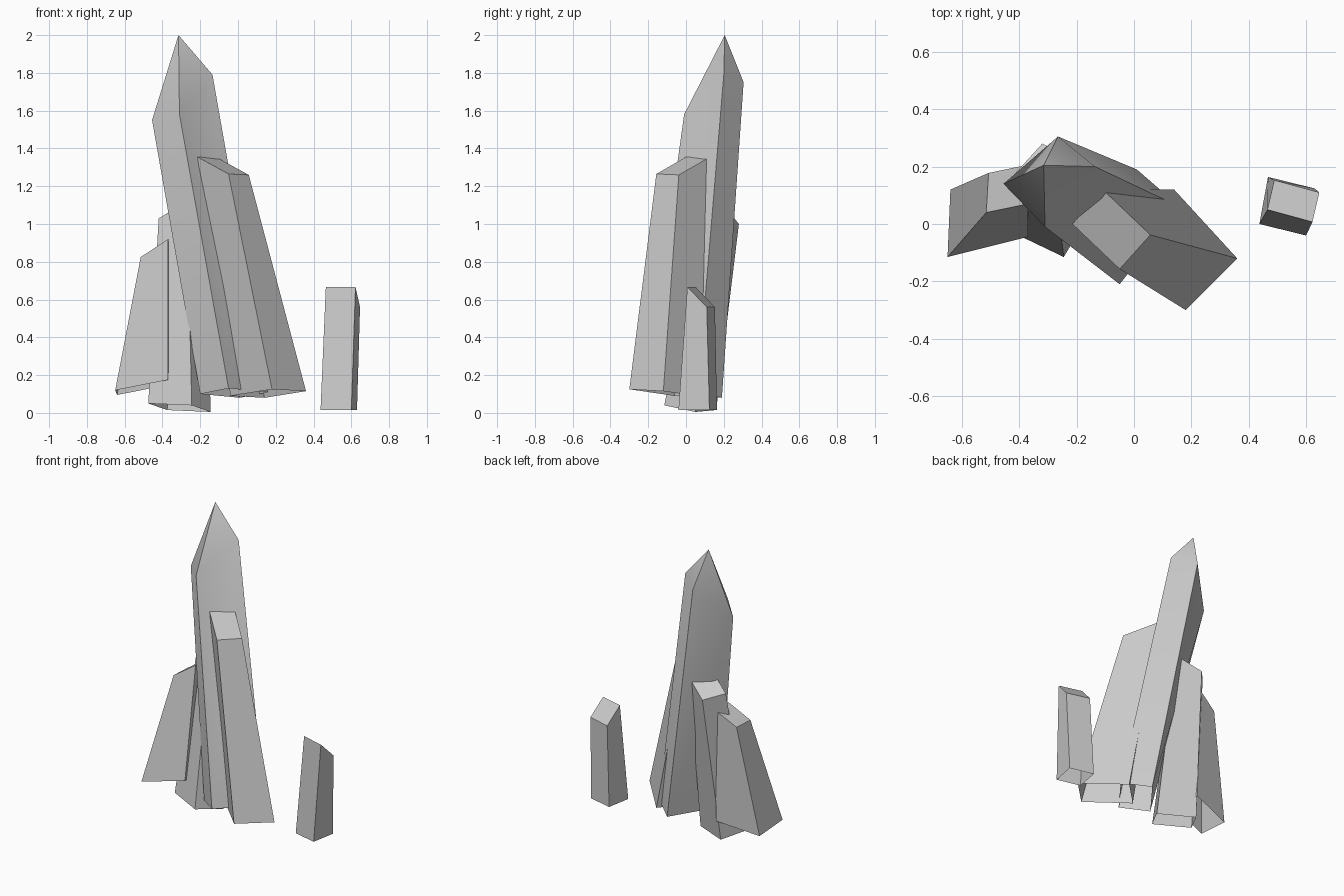
import bpy
import bmesh
from math import radians
from mathutils import Vector

default_cube = bpy.data.objects.get("Cube")
if default_cube:
    bpy.data.objects.remove(default_cube, do_unlink=True)

# One plain grey for every crystal
stone = bpy.data.materials.new("crystal_grey")
stone.use_nodes = True
grey = (0.6, 0.6, 0.6, 1)
stone.diffuse_color = grey
stone.node_tree.nodes["Principled BSDF"].inputs["Base Color"].default_value = grey


def ring(corners):
    """Counterclockwise ring of four; a missing fourth corner completes a parallelogram."""
    points = [Vector(corner) for corner in corners]
    if len(points) < 4:
        points.append(points[0] + points[2] - points[1])
    return points


def crystal(name, base, top, tip=None):
    """Four-sided shard, open below, with a slanted cap or a pointed tip."""
    bm = bmesh.new()
    low = [bm.verts.new(point) for point in ring(base)]
    high = [bm.verts.new(point) for point in ring(top)]
    peak = bm.verts.new(tip) if tip else None
    for i in range(4):
        j = (i + 1) % 4
        bm.faces.new((low[i], low[j], high[j], high[i]))
        if peak:
            bm.faces.new((high[i], high[j], peak))
    if not peak:
        bm.faces.new(high)
    mesh = bpy.data.meshes.new(name)
    bm.to_mesh(mesh)
    bm.free()
    mesh.materials.append(stone)
    obj = bpy.data.objects.new(name, mesh)
    bpy.context.collection.objects.link(obj)
    bpy.ops.object.select_all(action="DESELECT")
    obj.select_set(True)
    bpy.context.view_layer.objects.active = obj
    bpy.ops.object.shade_smooth_by_angle(angle=radians(30))
    return obj


# Tall pointed crystal in the middle
crystal("tall_crystal",
        base=[(-.2, -.08, .1), (-.05, -.21, .13), (.16, .06, .11)],
        top=[(-.455, .14, 1.55), (-.31, -.01, 1.58), (-.135, .2, 1.79), (-.265, .305, 1.75)],
        tip=(-.315, .205, 2))

# Leaning crystal in front
crystal("front_crystal",
        base=[(-.04, -.06, .09), (.18, -.3, .125), (.36, -.12, .115)],
        top=[(-.215, 0, 1.355), (-.05, -.157, 1.265), (.057, -.038, 1.26)])

# Short outer crystal on the -x side
crystal("outer_crystal",
        base=[(-.64, .12, .095), (-.65, -.115, .12), (-.37, -.045, .175)],
        top=[(-.507, .178, .825), (-.515, .04, .825), (-.37, .07, .92)])

# Crystal tucked behind the outer one
crystal("rear_crystal",
        base=[(-.475, -.005, .05), (-.245, -.115, .04), (-.145, .05, .005)],
        top=[(-.42, .17, 1.03), (-.27, .1, 1.12), (-.17, .21, 1.09)])

# Small crystal standing apart
crystal("lone_crystal",
        base=[(.437, 0, .015), (.6, -.04, .015), (.63, .124, .015)],
        top=[(.465, .05, .667), (.622, .007, .667), (.646, .11, .56)])
